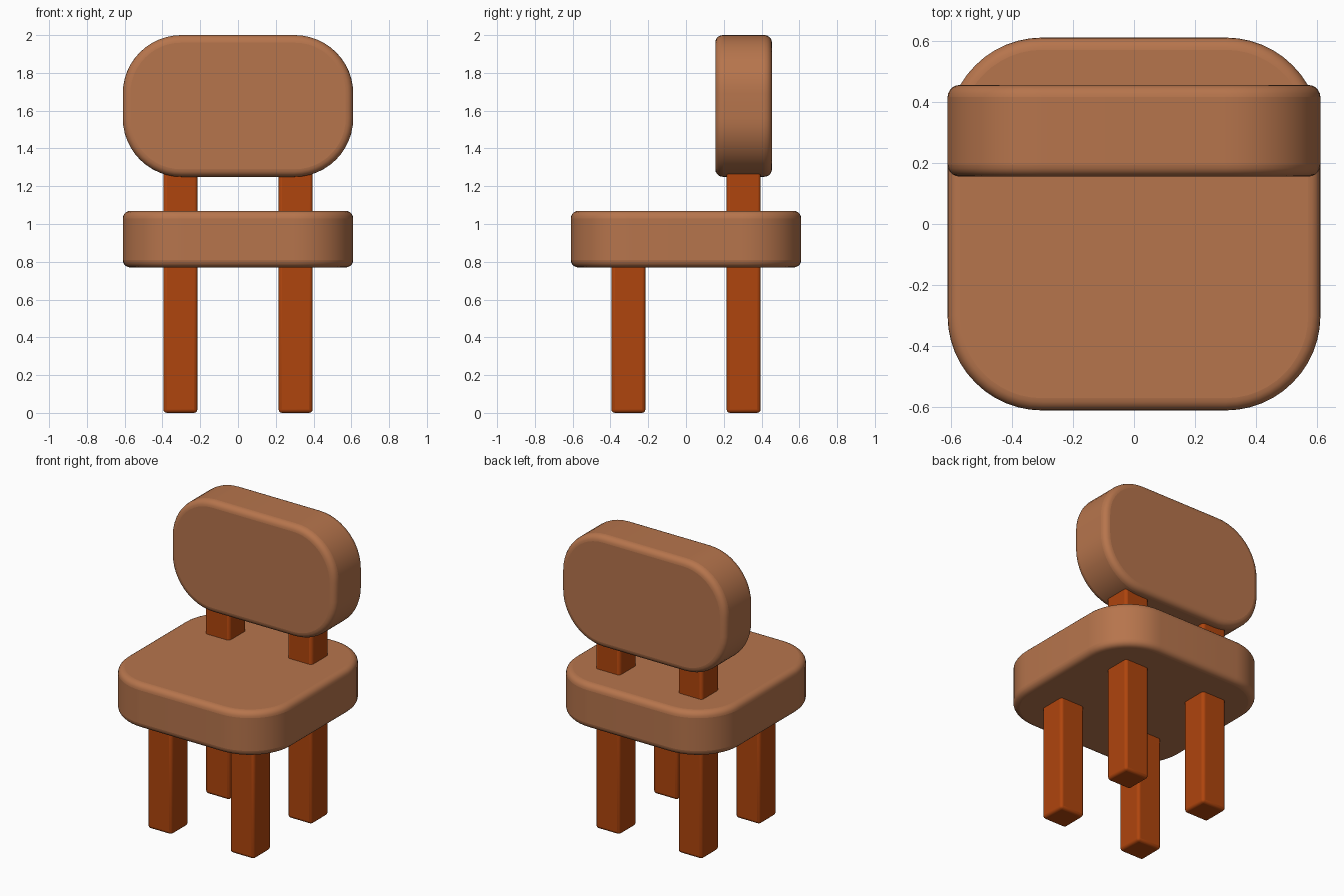
import bpy, bmesh, math
from mathutils import Matrix

if "Cube" in bpy.data.objects:
    bpy.data.objects.remove(bpy.data.objects["Cube"])


def material(name, rgb):
    m = bpy.data.materials.new(name)
    m.diffuse_color = (*rgb, 1)
    m.use_nodes = True
    m.node_tree.nodes["Principled BSDF"].inputs["Base Color"].default_value = m.diffuse_color
    return m


cushion_brown = material("cushion_brown", (0.47, 0.177, 0.073))
leg_wood = material("leg_wood", (0.43, 0.059, 0.004))


def finish(name, bm, mat, edge, segments):
    """Turn a bmesh into an object with softened edges."""
    mesh = bpy.data.meshes.new(name)
    bm.to_mesh(mesh)
    bm.free()
    mesh.materials.append(mat)
    ob = bpy.data.objects.new(name, mesh)
    bpy.context.collection.objects.link(ob)
    bev = ob.modifiers.new("soft_edges", 'BEVEL')
    bev.width, bev.segments = edge, segments
    bev.limit_method, bev.angle_limit = 'ANGLE', math.radians(40)
    bpy.ops.object.select_all(action='DESELECT')
    ob.select_set(True)
    bpy.context.view_layer.objects.active = ob
    bpy.ops.object.shade_smooth_by_angle(angle=math.radians(40))
    return ob


def cushion(name, w, h, thick, radius, matrix):
    """Rounded-rectangle slab, extruded along local z."""
    bm = bmesh.new()
    verts = []
    steps = 12
    for i, (sx, sy) in enumerate(((1, 1), (-1, 1), (-1, -1), (1, -1))):
        for k in range(steps + 1):
            a = math.pi / 2 * (i + k / steps)
            verts.append(bm.verts.new((sx * (w / 2 - radius) + radius * math.cos(a),
                                       sy * (h / 2 - radius) + radius * math.sin(a),
                                       -thick / 2)))
    base = bm.faces.new(verts)
    top = bmesh.ops.extrude_face_region(bm, geom=[base])
    bmesh.ops.translate(bm, vec=(0, 0, thick),
                        verts=[v for v in top["geom"] if isinstance(v, bmesh.types.BMVert)])
    bmesh.ops.recalc_face_normals(bm, faces=bm.faces)
    bm.transform(matrix)
    return finish(name, bm, cushion_brown, 0.04, 5)


def post(name, x, y, height):
    """Square post standing on the ground."""
    bm = bmesh.new()
    bmesh.ops.create_cube(bm, size=1)
    bm.transform(Matrix.Translation((x, y, height / 2)) @ Matrix.Diagonal((0.18, 0.18, height, 1)))
    return finish(name, bm, leg_wood, 0.018, 3)


# Seat and backrest
cushion("seat", 1.22, 1.22, 0.30, 0.31, Matrix.Translation((0, 0, 0.92)))
cushion("backrest", 1.22, 0.75, 0.30, 0.31,
        Matrix.Translation((0, 0.305, 1.625)) @ Matrix.Rotation(math.pi / 2, 4, 'X'))

# Front legs stop in the seat, rear posts run up into the backrest
for side, x in (("left", -0.305), ("right", 0.305)):
    post("front_leg_" + side, x, -0.305, 0.85)
    post("rear_post_" + side, x, 0.305, 1.30)
